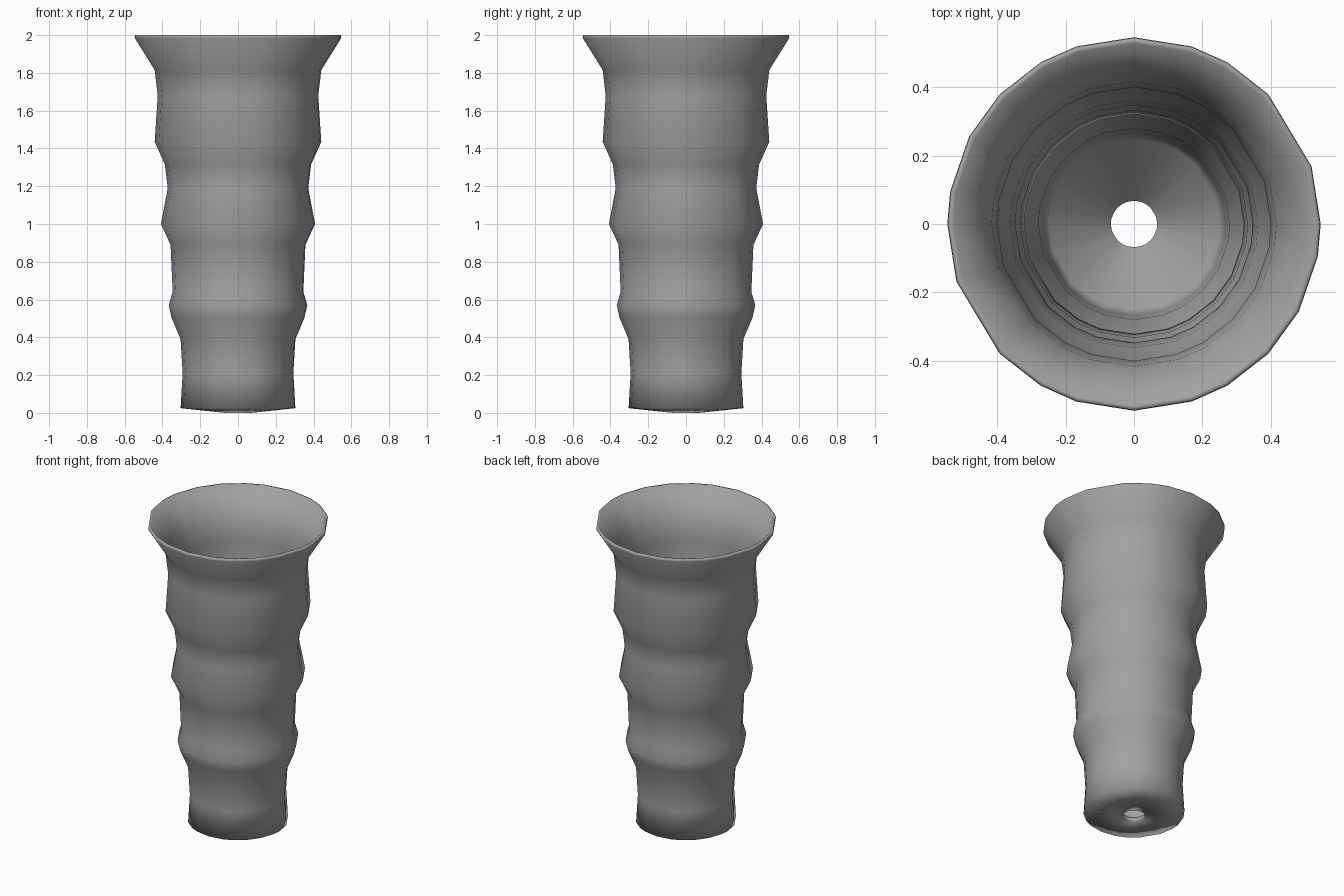
import bpy
import bmesh
import math

cube = bpy.data.objects.get("Cube")
if cube:
    bpy.data.objects.remove(cube, do_unlink=True)

# One plain grey for the whole cup
grey = bpy.data.materials.new("mid grey")
colour = (0.36, 0.36, 0.36, 1)
grey.use_nodes = True
grey.diffuse_color = colour
grey.node_tree.nodes["Principled BSDF"].inputs["Base Color"].default_value = colour

# Uneven facets around the cup, repeated after half a turn
HALF_TURN = [0, 18, 44, 60, 72, 90, 108, 120, 136, 152, 170]
ANGLES = [math.radians(a + turn) for turn in (0, 180) for a in HALF_TURN]

# Outer wall as (radius, height), from the base to the flared rim
OUTER = [(.304, .025), (.293, .21), (.304, .39), (.352, .505), (.367, .57),
         (.346, .64), (.357, .89), (.408, 1.0), (.372, 1.19), (.387, 1.315),
         (.441, 1.435), (.425, 1.68), (.441, 1.815), (.547, 1.985)]
RIM = [(.545, 2.0), (.53, 2.0)]
WALL = .024

# Drain hole, underside, outer wall, rim, inner wall and floor form one closed loop
inner = [(r - WALL, z) for r, z in reversed(OUTER[1:-1])]
profile = [(.068, 0)] + OUTER + RIM + inner + [(.25, .05), (.068, .03)]


def lathe(name, loop, angles, material):
    """Sweep a closed loop of (radius, height) points around z."""
    bm = bmesh.new()
    rings = [[bm.verts.new((r * math.cos(a), r * math.sin(a), z)) for a in angles]
             for r, z in loop]
    n = len(angles)
    for k, low in enumerate(rings):
        high = rings[(k + 1) % len(rings)]
        for i in range(n):
            j = (i + 1) % n
            bm.faces.new((low[i], low[j], high[j], high[i]))
    bmesh.ops.recalc_face_normals(bm, faces=bm.faces)
    for face in bm.faces:
        face.smooth = True
    mesh = bpy.data.meshes.new(name)
    bm.to_mesh(mesh)
    bm.free()
    mesh.materials.append(material)
    obj = bpy.data.objects.new(name, mesh)
    bpy.context.collection.objects.link(obj)
    return obj


lathe("ribbed_cup", profile, ANGLES, grey)
